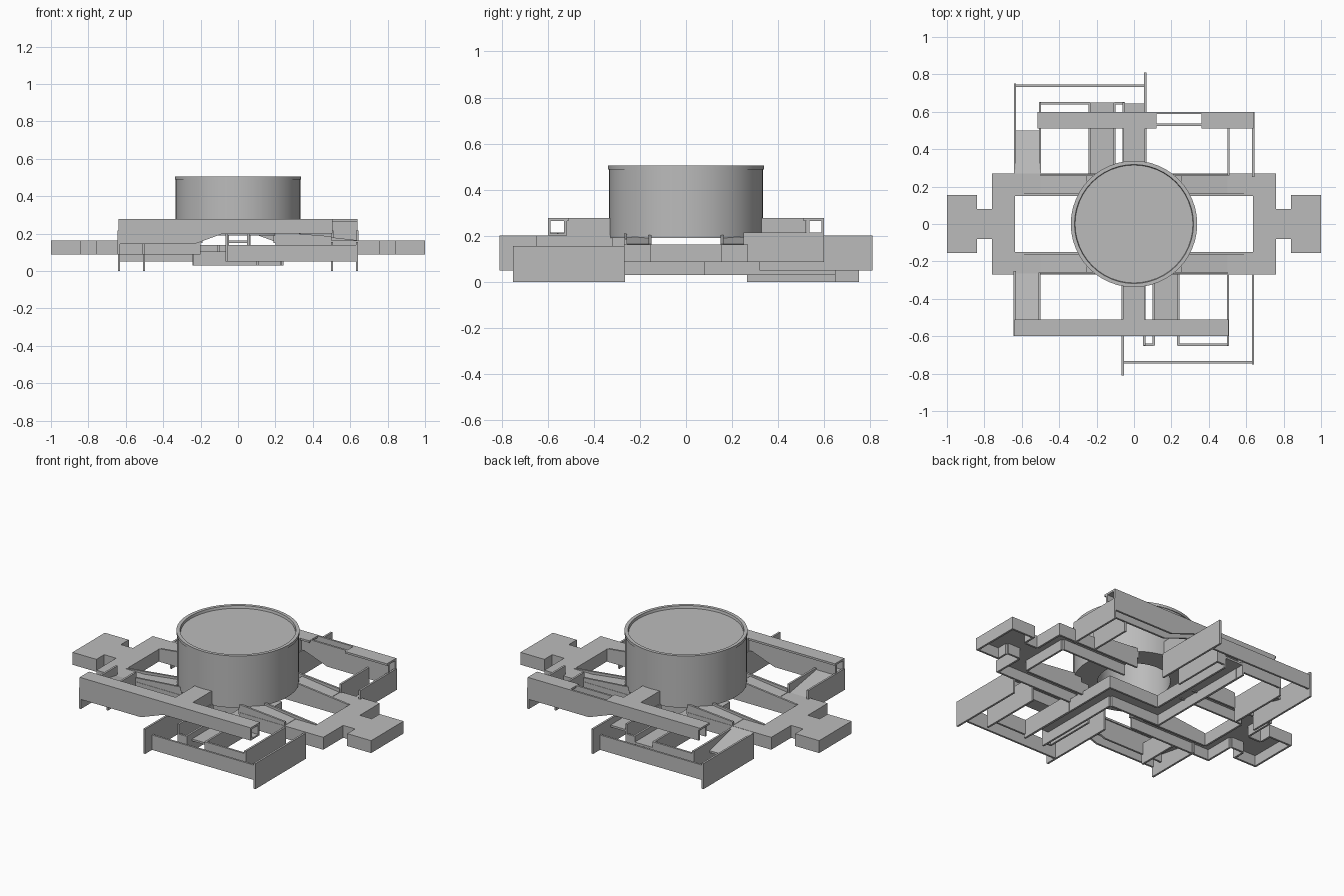
import bpy, bmesh, math

cube = bpy.data.objects.get("Cube")
if cube:
    bpy.data.objects.remove(cube)

grey = bpy.data.materials.new("plain grey")
grey.use_nodes = True
COLOR = (0.5, 0.5, 0.5, 1)
grey.diffuse_color = COLOR
grey.node_tree.nodes["Principled BSDF"].inputs["Base Color"].default_value = COLOR
T = 0.012  # sheet thickness


def finish(name, bm):
    bmesh.ops.recalc_face_normals(bm, faces=bm.faces)
    mesh = bpy.data.meshes.new(name)
    bm.to_mesh(mesh)
    bm.free()
    mesh.materials.append(grey)
    ob = bpy.data.objects.new(name, mesh)
    bpy.context.collection.objects.link(ob)
    return ob


def turned(points, side):
    return [(x * side, y * side) for x, y in points]


def prism(name, pts, z0, z1):
    """Extrude an outline between two heights (a height may vary per point)."""
    n = len(pts)
    low = z0 if isinstance(z0, list) else [z0] * n
    high = z1 if isinstance(z1, list) else [z1] * n
    bm = bmesh.new()
    b = [bm.verts.new((p[0], p[1], z)) for p, z in zip(pts, low)]
    t = [bm.verts.new((p[0], p[1], z)) for p, z in zip(pts, high)]
    bm.faces.new(b)
    bm.faces.new(t)
    for i in range(n):
        j = (i + 1) % n
        bm.faces.new((b[i], b[j], t[j], t[i]))
    return finish(name, bm)


def rect(x0, x1, y0, y1):
    return [(x0, y0), (x1, y0), (x1, y1), (x0, y1)]


def wall(name, a, b, low, high, side=1):
    """Thin upright sheet from a to b; low and high are (start, end) heights."""
    dx, dy = b[0] - a[0], b[1] - a[1]
    d = math.hypot(dx, dy)
    ox, oy = -dy / d * T / 2, dx / d * T / 2
    pts = [(a[0] + ox, a[1] + oy), (b[0] + ox, b[1] + oy),
           (b[0] - ox, b[1] - oy), (a[0] - ox, a[1] - oy)]
    lo = [low[0], low[1], low[1], low[0]]
    hi = [high[0], high[1], high[1], high[0]]
    return prism(name, turned(pts, side), lo, hi)


def flat(z):
    return (z, z)


def channel(name, pts, z0, z1, side=1, skip=()):
    """Deck with walls hanging from its outline, open underneath."""
    prism(name + "_deck", turned(pts, side), z1 - T, z1)
    n = len(pts)
    area = sum(pts[i][0] * pts[(i + 1) % n][1] - pts[(i + 1) % n][0] * pts[i][1] for i in range(n))
    s = T / 2 if area > 0 else -T / 2
    for i in range(n):
        if i in skip:
            continue
        a, b = pts[i], pts[(i + 1) % n]
        d = math.dist(a, b)
        ox, oy = -(b[1] - a[1]) / d * s, (b[0] - a[0]) / d * s
        wall(name + "_side", (a[0] + ox, a[1] + oy), (b[0] + ox, b[1] + oy),
             flat(z0), flat(z1), side)


# Central drum: lathed profile with rim, recessed lid and open base
bm = bmesh.new()
profile = [(0, 0.49), (0.315, 0.49), (0.318, 0.505), (0.338, 0.505),
           (0.338, 0.488), (0.334, 0.488), (0.334, 0.19), (0.2, 0.19), (0.2, 0.478), (0, 0.478)]
vs = [bm.verts.new((r, 0, z)) for r, z in profile]
es = [bm.edges.new(p) for p in zip(vs, vs[1:])]
bmesh.ops.spin(bm, geom=vs + es, axis=(0, 0, 1), cent=(0, 0, 0), steps=48, angle=math.tau)
bmesh.ops.remove_doubles(bm, verts=bm.verts, dist=0.0005)
drum = finish("drum", bm)
bpy.context.view_layer.objects.active = drum
drum.select_set(True)
bpy.ops.object.shade_smooth_by_angle(angle=math.radians(30))

# Low zigzag passage under the drum
half = [(0.1, -0.6), (0.24, -0.6), (0.24, 0.08), (-0.1, 0.08)]
channel("low_passage", half + turned(half, -1), 0.03, 0.105, skip=(0, 4))

for side in (1, -1):
    front = side == 1

    # Main platform with end landing
    upper = [(0.2, 0.27), (0.76, 0.27), (0.76, 0.08), (0.84, 0.08), (0.84, 0.155), (1, 0.155)]
    inner = [(0.2, -0.15), (0.635, -0.15), (0.635, 0.15), (0.2, 0.15)]
    outline = upper + [(x, -y) for x, y in reversed(upper)] + inner
    channel("platform", outline, 0.087, 0.162, side, skip=(11, 15))

    # Ramp decks and rails rising to the drum
    for s in (1, -1):
        pts = rect(0.25, 0.5, 0.15 * s, 0.265 * s)
        prism("drum_ramp", turned(pts, side), 0.15, [0.195, 0.164, 0.164, 0.195])
        wall("inner_rail", (0.27, 0.156 * s), (0.635, 0.156 * s), flat(0.15), (0.205, 0.165), side)
        wall("outer_rail", (0.19, 0.262 * s), (0.5, 0.262 * s), flat(0.15), (0.21, 0.185), side)

    # High bar, its walls deepen toward the far corner
    for y in (-0.594, -0.523 if front else -0.53):
        wall("bar_wall", (-0.64, y), (-0.23, y), flat(0.145), flat(0.277), side)
        wall("bar_wall_slope", (-0.23, y), (-0.08, y), (0.145, 0.2), flat(0.277), side)
        wall("bar_wall_end", (-0.08, y), (0.505, y), flat(0.2), flat(0.277), side)
    spans = [(-0.64, 0.505)] if front else [(-0.64, -0.36), (-0.12, 0.515)]
    for x0, x1 in spans:
        prism("bar_deck", turned(rect(x0, x1, -0.6, -0.51), side), 0.265, 0.277)
    if front:
        prism("bar_floor", rect(-0.64, 0.505, -0.59, -0.52), 0.2, 0.21)
    channel("high_arm", rect(-0.06, 0.055, -0.52, -0.32), 0.2, 0.277, side, skip=(0, 2))

    # Corner ramp from platform to high bar
    wall("corner_outer_wall", (-0.638, -0.6), (-0.638, -0.25), flat(0.087), flat(0.215), side)
    wall("corner_inner_wall", (-0.505, -0.53), (-0.505, -0.26), flat(0.087), flat(0.215), side)
    if front:
        prism("corner_ramp", rect(-0.64, -0.5, -0.56, -0.265),
              [0.2, 0.2, 0.15, 0.15], [0.212, 0.212, 0.162, 0.162])

    # Low outer walkway walls
    wall("low_side_wall", (0.636, -0.75), (0.636, -0.265), flat(0), flat(0.155), side)
    wall("low_inner_side_wall", (0.502, -0.65), (0.502, -0.265), flat(0), flat(0.155), side)
    wall("low_front_wall", (-0.06, -0.739), (0.64, -0.739), flat(0.05), flat(0.14), side)
    wall("low_inner_front_wall", (0.235, -0.645), (0.505, -0.645), flat(0.05), flat(0.14), side)
    wall("low_short_wall", (0.05, -0.645), (0.105, -0.645), flat(0.05), flat(0.14), side)
    wall("end_wall", (-0.06, -0.81), (-0.06, -0.32), flat(0.05), flat(0.2), side)
    wall("end_inner_wall", (0.055, -0.65), (0.055, -0.32), flat(0.05), flat(0.2), side)
    for x in (0.106, 0.236):
        wall("passage_wall", (x, -0.65), (x, -0.265), flat(0.03), flat(0.14), side)
    if not front:
        prism("low_corner_ramp", turned(rect(0.5, 0.64, -0.5, -0.265), side),
              [0.09, 0.09, 0.15, 0.15], [0.102, 0.102, 0.162, 0.162])
        prism("passage_floor", turned(rect(0.1, 0.24, -0.65, -0.58), side), 0.093, 0.105)
        prism("end_floor", turned(rect(-0.055, 0.05, -0.645, -0.34), side), 0.15, 0.162)
